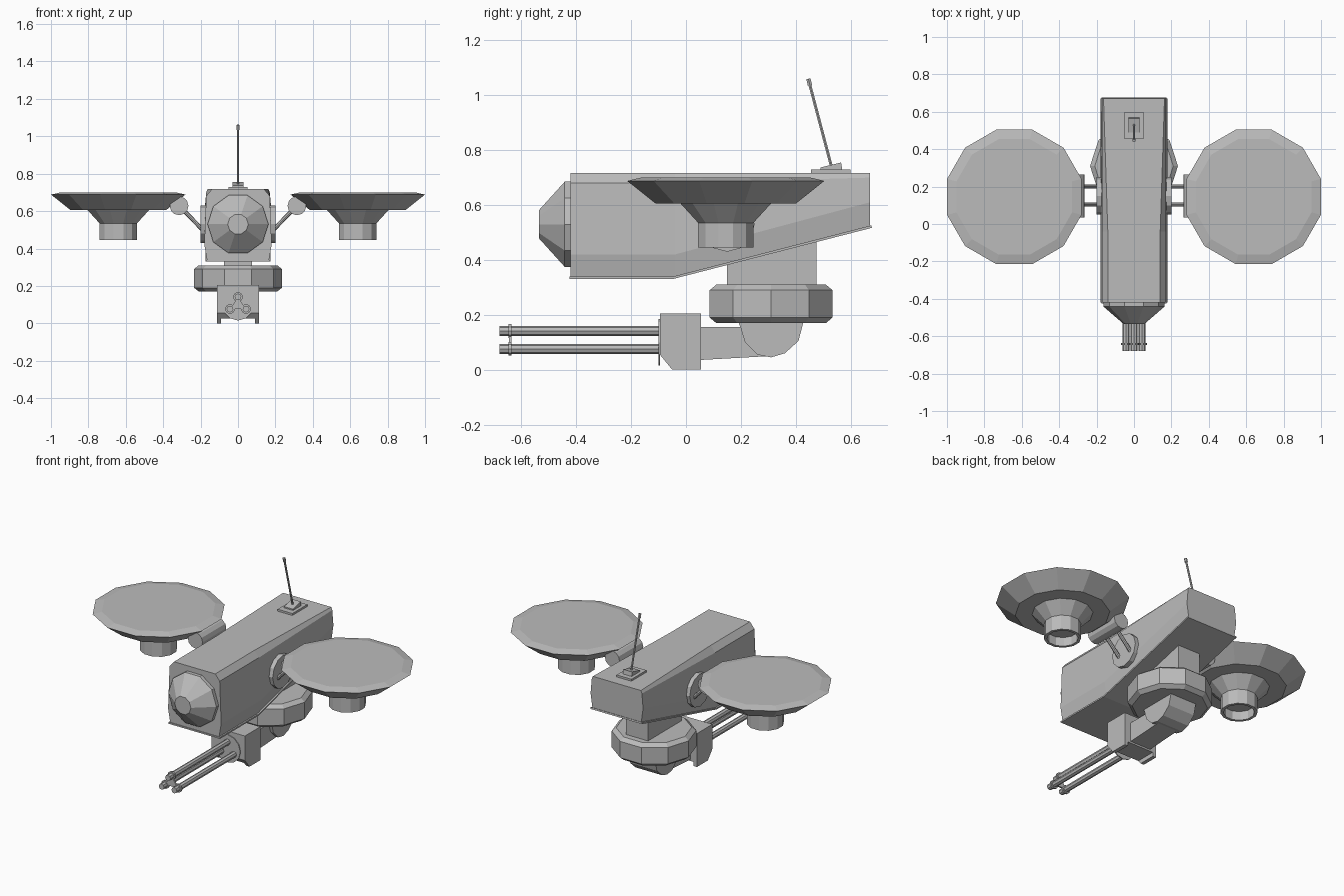
import bpy, bmesh, math
from mathutils import Vector, Matrix

cube = bpy.data.objects.get("Cube")
if cube:
    bpy.data.objects.remove(cube, do_unlink=True)

grey = bpy.data.materials.new("plain grey")
grey.use_nodes = True
COLOUR = (0.5, 0.5, 0.5, 1)
grey.diffuse_color = COLOUR
grey.node_tree.nodes["Principled BSDF"].inputs["Base Color"].default_value = COLOUR


def loft(name, rings, matrix=None):
    """Skin a list of equal-length point rings and cap both ends."""
    bm = bmesh.new()
    loops = [[bm.verts.new(p) for p in ring] for ring in rings]
    n = len(loops[0])
    for a, b in zip(loops, loops[1:]):
        for i in range(n):
            j = (i + 1) % n
            bm.faces.new((a[i], a[j], b[j], b[i]))
    bm.faces.new(loops[0])
    bm.faces.new(loops[-1])
    if matrix:
        bm.transform(matrix)
    bmesh.ops.recalc_face_normals(bm, faces=bm.faces)
    mesh = bpy.data.meshes.new(name)
    bm.to_mesh(mesh)
    bm.free()
    mesh.materials.append(grey)
    obj = bpy.data.objects.new(name, mesh)
    bpy.context.collection.objects.link(obj)
    return obj


def lathe(name, profile, sides, centre, axis=(0, 0, 1), phase=0.0):
    """Faceted solid of revolution from (radius, height) pairs."""
    rings = []
    for r, h in profile:
        angles = [phase + math.tau * i / sides for i in range(sides)]
        rings.append([(r * math.cos(a), r * math.sin(a), h) for a in angles])
    turn = Vector((0, 0, 1)).rotation_difference(Vector(axis)).to_matrix().to_4x4()
    return loft(name, rings, Matrix.Translation(centre) @ turn)


def rod(name, start, end, radius, sides=8):
    start, end = Vector(start), Vector(end)
    d = end - start
    return lathe(name, [(radius, 0), (radius, d.length)], sides, start, d.normalized())


def prism(name, outline, x0, x1):
    """Side outline of (y, z) points extruded across x."""
    return loft(name, [[(x, y, z) for y, z in outline] for x in (x0, x1)])


def box(name, x, y0, y1, z0, z1):
    return prism(name, [(y0, z0), (y1, z0), (y1, z1), (y0, z1)], -x, x)


# Fuselage: half sections mirrored across x
def section(y, half):
    return [(x, y, z) for x, z in half] + [(-x, y, z) for x, z in reversed(half)]


front_half = [(0.165, 0.335), (0.18, 0.42), (0.17, 0.68), (0.14, 0.717)]
rear_half = [(0.165, 0.52), (0.178, 0.61), (0.17, 0.70), (0.163, 0.717)]
loft("fuselage", [section(-0.42, front_half), section(-0.04, front_half),
                  section(0.67, rear_half)])
prism("belly_plate", [(-0.425, 0.33), (-0.05, 0.33), (0.677, 0.517), (0.675, 0.526),
                      (-0.05, 0.339), (-0.425, 0.339)], -0.175, 0.175)
lathe("nose_cone", [(0.163, 0), (0.163, 0.025), (0.055, 0.118)], 10,
      (0, -0.417, 0.53), (0, -1, 0))

# Lift pods on both sides
for side, s in (("left", 1), ("right", -1)):
    lathe(side + "_mount_disc", [(0.1, 0), (0.1, 0.035)], 12,
          (s * 0.165, 0.15, 0.53), (s, 0, 0))
    for end, y in (("front", 0.105), ("rear", 0.2)):
        rod(f"{side}_{end}_strut", (s * 0.18, y, 0.49), (s * 0.31, y, 0.625), 0.011)
    rod(side + "_hinge_barrel", (s * 0.315, 0.035, 0.628), (s * 0.315, 0.265, 0.628), 0.05, 12)
    lathe(side + "_lift_pod",
          [(0.32, 0.70), (0.372, 0.688), (0.264, 0.605), (0.17, 0.605), (0.104, 0.535),
           (0.104, 0.445), (0.087, 0.445), (0.087, 0.50)],
          12, (s * 0.64, 0.145, 0), phase=math.pi / 12)

# Belly turret
box("turret_pylon", 0.075, 0.15, 0.475, 0.30, 0.56)
lathe("turret_ring", [(0.21, 0.17), (0.235, 0.19), (0.235, 0.29), (0.21, 0.31)],
      10, (0, 0.31, 0))
prism("elbow_joint", [(0.19, 0.175), (0.2, 0.15), (0.215, 0.1), (0.26, 0.055), (0.31, 0.045),
                      (0.36, 0.06), (0.41, 0.105), (0.428, 0.175)], -0.09, 0.09)
prism("gun_arm", [(0.04, 0.035), (0.31, 0.05), (0.31, 0.155), (0.04, 0.155)], -0.07, 0.07)

# Gun housing with cheek plates
prism("gun_housing", [(-0.095, 0.055), (-0.07, 0.025), (0.055, 0.025), (0.055, 0.205),
                      (-0.095, 0.205)], -0.095, 0.095)
for side, s in (("left", 1), ("right", -1)):
    prism(side + "_cheek", [(-0.095, 0.055), (-0.05, 0), (0.055, 0), (0.055, 0.205),
                            (-0.095, 0.205)], s * 0.09, s * 0.113)
lathe("muzzle_plate", [(0.085, 0), (0.085, 0.006)], 12, (0, -0.094, 0.1), (0, -1, 0))

# Three barrels tied by a clamp near the tips
barrels = {"upper": (0, 0.141), "left": (0.043, 0.076), "right": (-0.043, 0.076)}
for name, (x, z) in barrels.items():
    rod(name + "_barrel", (x, -0.68, z), (x, -0.09, z), 0.018)
    rod(name + "_clamp_lobe", (x, -0.646, z), (x, -0.635, z), 0.026, 10)
loft("clamp_web", [[(x, y, z) for x, z in barrels.values()] for y in (-0.645, -0.636)])

# Antenna
box("antenna_plate", 0.05, 0.455, 0.60, 0.71, 0.729)
prism("antenna_foot", [(0.49, 0.725), (0.57, 0.725), (0.565, 0.755), (0.49, 0.737)], -0.03, 0.03)
rod("antenna_rod", (0, 0.53, 0.74), (0, 0.448, 1.05), 0.006, 6)
rod("antenna_tip", (0, 0.452, 1.035), (0, 0.446, 1.06), 0.009, 6)
